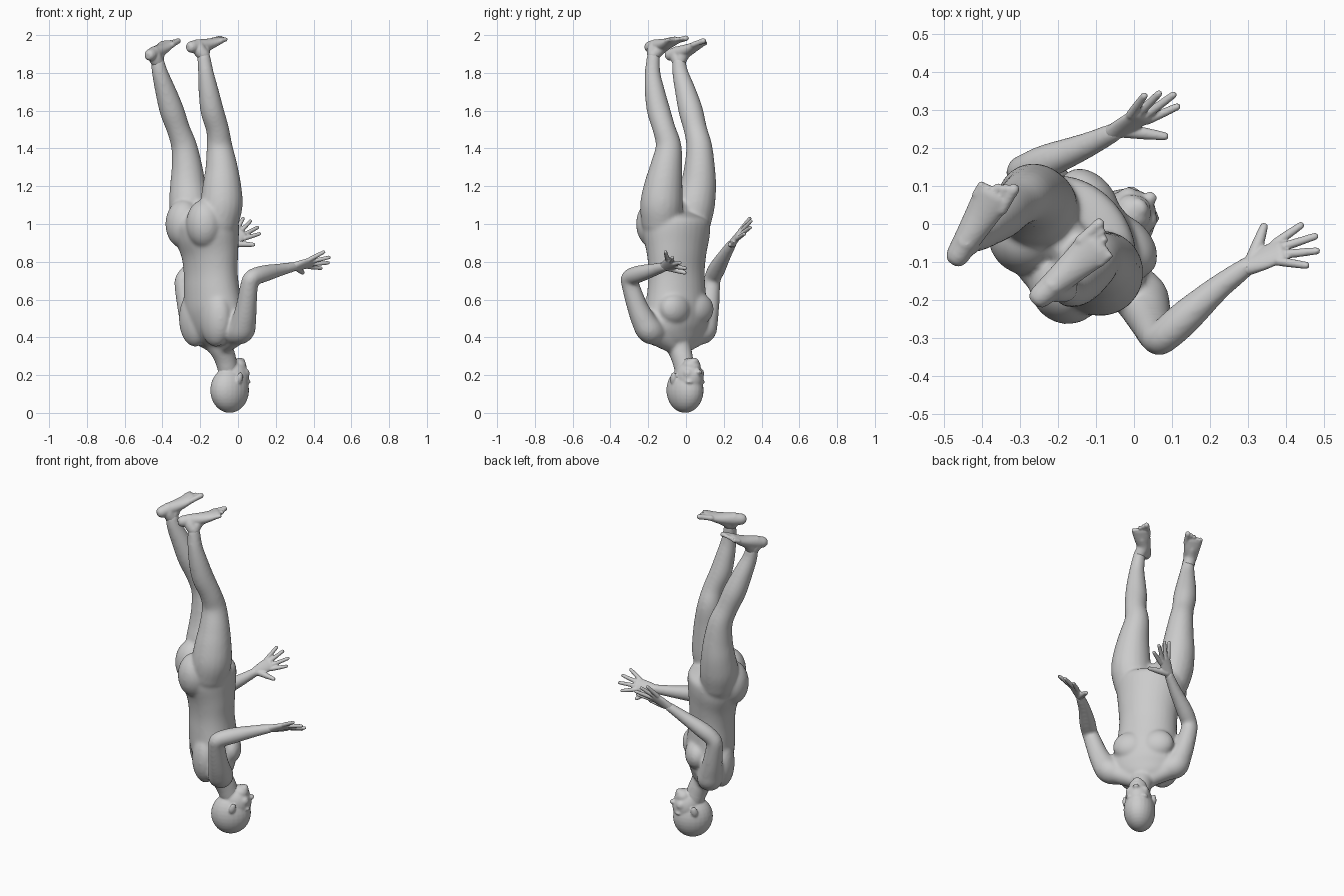
import bpy, bmesh, math
from mathutils import Vector, Matrix

# Body axes: the figure is upside down and faces 40 degrees round from +x
TURN = Matrix.Rotation(math.radians(40), 4, 'Z')
F, S, Z = TURN @ Vector((1, 0, 0)), TURN @ Vector((0, 1, 0)), Vector((0, 0, 1))
bm = bmesh.new()


def curve(rows, steps=4):
    """Catmull-Rom through rows of (x, y, z, width, depth)."""
    p = [Vector(r) for r in rows]
    p = [p[0] * 2 - p[1]] + p + [p[-1] * 2 - p[-2]]
    out = []
    for i in range(1, len(p) - 2):
        a, b, c, d = p[i - 1:i + 3]
        for k in range(steps):
            t = k / steps
            out.append(0.5 * (2 * b + (c - a) * t + (2 * a - 5 * b + 4 * c - d) * t * t
                              + (3 * b - a - 3 * c + d) * t ** 3))
    return out + [p[-2]]


def tube(rows, side=S, n=20):
    """Closed limb with elliptical sections and rounded ends."""
    rows = [tuple(r) if len(r) == 5 else (*r, r[3]) for r in rows]
    pts = curve(rows)
    pos = [Vector(q[:3]) for q in pts]
    data = []
    for i, q in enumerate(pts):
        t = (pos[min(i + 1, len(pos) - 1)] - pos[max(i - 1, 0)]).normalized()
        data.append((pos[i], t, max(q[3], .003), max(q[4], .003)))
    first, last = data[0], data[-1]
    for k, o in ((.85, .5), (.5, .85)):
        r0, r1 = min(first[2:]), min(last[2:])
        data.insert(0, (first[0] - first[1] * r0 * o, first[1], first[2] * k, first[3] * k))
        data.append((last[0] + last[1] * r1 * o, last[1], last[2] * k, last[3] * k))
    rings = []
    for c, t, w, d in data:
        u = (side - t * side.dot(t)).normalized()
        v = t.cross(u)
        rings.append([bm.verts.new(c + u * w * math.cos(a) + v * d * math.sin(a))
                      for a in (2 * math.pi * k / n for k in range(n))])
    for a, b in zip(rings, rings[1:]):
        for k in range(n):
            bm.faces.new((a[k], a[(k + 1) % n], b[(k + 1) % n], b[k]))
    bm.faces.new(rings[0][::-1])
    bm.faces.new(rings[-1])


def blob(center, f, s, z, radii, tilt=0):
    """Ellipsoid placed by forward, side and height offsets."""
    m = (Matrix.Translation(Vector(center) + F * f + S * s + Z * z) @ TURN
         @ Matrix.Rotation(tilt, 4, 'Y') @ Matrix.Diagonal((*radii, 1)))
    bmesh.ops.create_uvsphere(bm, u_segments=24, v_segments=16, radius=1, matrix=m)


def finish(name, voxel, rounds):
    """Fuse everything built so far into one smooth skin."""
    bmesh.ops.recalc_face_normals(bm, faces=bm.faces)
    mesh = bpy.data.meshes.new(name)
    bm.to_mesh(mesh)
    bm.clear()
    obj = bpy.data.objects.new(name, mesh)
    bpy.context.collection.objects.link(obj)
    remesh = obj.modifiers.new("fuse", 'REMESH')
    remesh.mode, remesh.voxel_size, remesh.use_smooth_shade = 'VOXEL', voxel, True
    soft = obj.modifiers.new("soften", 'SMOOTH')
    soft.factor, soft.iterations = .5, rounds


def hand(wrist, knuckle, thumb, tips):
    """Palm, four spread fingers and a thumb."""
    wrist, knuckle, thumb = Vector(wrist), Vector(knuckle), Vector(thumb)
    tips = [Vector(t) for t in tips]
    across = (tips[0] - tips[-1]).normalized()
    mid = wrist.lerp(knuckle, .5)
    tube([(*wrist, .026, .021), (*mid, .036, .018), (*knuckle, .04, .015)], across)
    for k, tip in enumerate(tips):
        base = knuckle + across * (.031 - .0205 * k) - (knuckle - wrist) * .1
        tube([(*base, .0125), (*base.lerp(tip, .5), .0115), (*base.lerp(tip, .93), .0097)],
             across, 12)
    root = wrist.lerp(knuckle, .2) + across * .012
    tube([(*root, .02), (*root.lerp(thumb, .5), .016), (*root.lerp(thumb, .93), .011)],
         knuckle - wrist, 12)


def foot(ankle, heel, toe, inner):
    """Heel, arch, ball and five toes; inner is +1 or -1 along the side axis."""
    ankle, heel, toe = Vector(ankle), Vector(heel), Vector(toe)
    d = toe - heel
    side = Z.cross(Vector((d.x, d.y, 0))).normalized()
    sections = ((.08, .031, .032, 0), (.28, .036, .036, -.006),
                (.55, .044, .029, -.008), (.80, .053, .018, 0))
    tube([(*(heel + d * t + Z * o), w, h) for t, w, h, o in sections], side)
    tube([(*ankle, .034), (*ankle.lerp(heel + d * .2, .6), .036), (*(heel + d * .25), .034)], side)
    tube([(*ankle, .032), (*(heel + d * .42 - Z * .018), .034),
          (*(heel + d * .62 - Z * .008), .028)], side)
    for k in range(5):
        off = side * inner * (.038 - .0195 * k)
        r = .0155 if k == 0 else .012
        tube([(*(heel + d * .72 + off), r), (*(heel + d * .86 + off), r * .95),
              (*(heel + d * (.97 - .035 * k) + off), r)], side, 10)


# Torso
tube([(-.10, -.04, .35, .08, .055), (-.105, -.043, .39, .15, .085),
      (-.115, -.05, .45, .19, .115), (-.13, -.05, .55, .18, .135),
      (-.14, -.05, .65, .168, .132), (-.145, -.05, .75, .163, .127),
      (-.15, -.05, .85, .173, .137), (-.165, -.052, .95, .193, .157),
      (-.172, -.052, 1.02, .185, .15), (-.175, -.05, 1.07, .13, .065)], S, 32)
for sgn in (-1, 1):
    blob((-.13, -.05, .55), .083, sgn * .078, 0, (.065, .095, .085))     # chest
    blob((-.13, -.05, .50), -.055, sgn * .085, 0, (.075, .1, .15))       # shoulder blade
    blob((-.175, -.053, 1.0), -.075, sgn * .085, 0, (.096, .1, .13))     # buttock

# Neck and shoulder slopes
tube([(-.05, -.005, .22, .052, .056), (-.068, -.02, .29, .057, .059),
      (-.095, -.04, .36, .07, .064), (-.105, -.045, .42, .09, .07)])
for end in ((.005, -.175, .425, .058), (-.215, .08, .425, .058)):
    mid = Vector((-.095, -.04, .345)).lerp(Vector(end[:3]), .5)
    tube([(-.095, -.04, .345, .045), (*mid, .053), end], F)

# Arms
tube([(-.04, -.14, .42, .06), (.015, -.19, .437, .072), (.032, -.225, .49, .065),
      (.045, -.26, .57, .055), (.06, -.295, .68, .047), (.075, -.298, .715, .045),
      (.13, -.25, .735, .046), (.22, -.17, .757, .035), (.30, -.11, .775, .026)], F)
tube([(-.18, .045, .42, .06), (-.225, .088, .437, .072), (-.245, .105, .49, .065),
      (-.268, .122, .57, .055), (-.29, .135, .68, .047), (-.28, .143, .72, .045),
      (-.23, .165, .765, .046), (-.13, .205, .835, .035), (-.05, .243, .895, .026)], F)

# Legs
tube([(-.105, -.13, 1.0, .105), (-.088, -.13, 1.1, .113), (-.085, -.12, 1.2, .103),
      (-.087, -.105, 1.3, .086), (-.098, -.092, 1.41, .069), (-.108, -.115, 1.5, .061),
      (-.137, -.145, 1.6, .062), (-.155, -.165, 1.7, .054), (-.17, -.177, 1.8, .042),
      (-.182, -.172, 1.89, .035)])
tube([(-.243, .03, 1.0, .1), (-.257, .045, 1.1, .108), (-.265, .065, 1.2, .096),
      (-.27, .072, 1.3, .082), (-.285, .07, 1.41, .069), (-.315, .05, 1.5, .062),
      (-.35, .025, 1.6, .065), (-.382, -.002, 1.7, .056), (-.413, -.03, 1.8, .043),
      (-.425, -.037, 1.86, .036)])
finish("body", .008, 16)

# Head
HEAD = (-.038, .0, .13)
blob(HEAD, -.008, 0, -.010, (.112, .088, .120))
blob(HEAD, .025, 0, .055, (.082, .072, .092))
blob(HEAD, .046, 0, .118, (.046, .05, .042))        # jaw
blob(HEAD, .066, 0, .142, (.024, .028, .020))       # chin
blob(HEAD, .096, 0, .070, (.014, .013, .034), .2)   # nose bridge
blob(HEAD, .106, 0, .086, (.018, .018, .013))       # nose tip
blob(HEAD, .080, 0, .115, (.016, .027, .014))       # lips
for sgn in (-1, 1):
    blob(HEAD, .078, sgn * .033, .034, (.019, .03, .012))         # brow
    blob(HEAD, .060, sgn * .040, .078, (.03, .026, .03))          # cheek
    blob(HEAD, -.008, sgn * .084, .055, (.019, .012, .032), .25)  # ear
tube([(-.045, -.002, .20, .05, .054), (-.063, -.015, .27, .054, .056)])
finish("head", .006, 6)

# Hands
hand((.295, -.114, .774), (.385, -.07, .795), (.345, .0, .74),
     [(.445, .0, .765), (.485, -.03, .795), (.49, -.07, .825), (.46, -.11, .855)])
hand((-.055, .241, .892), (.02, .285, .95), (.09, .23, .89),
     [(.12, .312, .95), (.11, .345, .985), (.07, .348, 1.02), (.03, .342, 1.035)])
finish("hands", .004, 4)

# Feet
foot((-.182, -.172, 1.895), (-.262, -.205, 1.933), (-.06, -.022, 1.985), 1)
foot((-.425, -.037, 1.855), (-.475, -.10, 1.888), (-.345, .118, 1.972), -1)
finish("feet", .005, 5)
